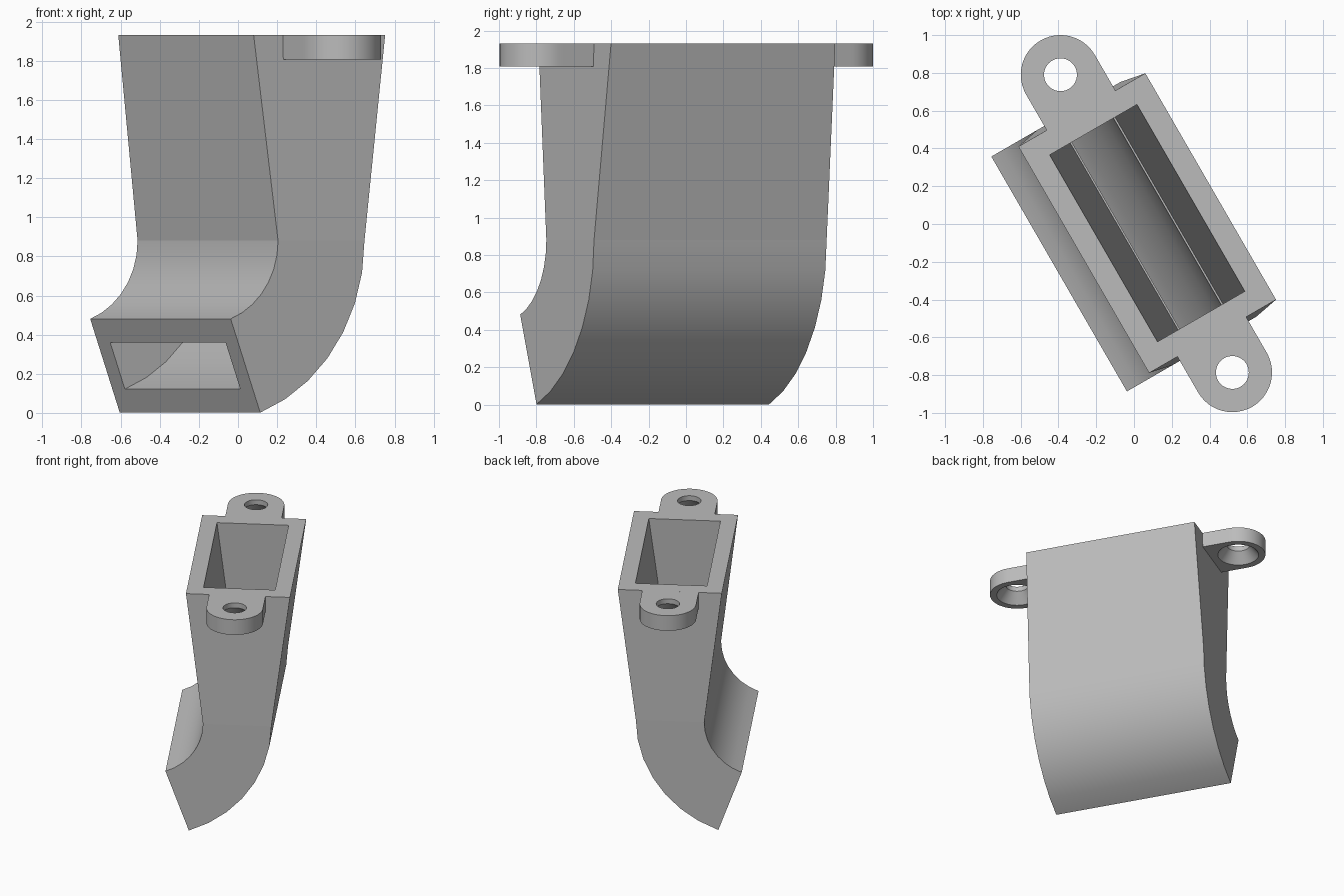
import bpy, bmesh
from math import sin, cos, radians

cube = bpy.data.objects.get("Cube")
if cube:
    bpy.data.objects.remove(cube, do_unlink=True)

TURN = radians(30)      # whole model is turned about z
MID_Y = -0.031          # centre of the duct along its long side
TOP, BEND_Z = 1.931, 0.88
WALL = 0.128

grey = bpy.data.materials.new("light grey")
grey.use_nodes = True
grey.diffuse_color = (0.5, 0.5, 0.5, 1)
grey.node_tree.nodes["Principled BSDF"].inputs["Base Color"].default_value = (0.5, 0.5, 0.5, 1)


def ring_solid(name, rings, sharp_rings=()):
    """Closed solid from a loop of equal-sized rings."""
    bm = bmesh.new()
    loops = [[bm.verts.new(p) for p in ring] for ring in rings]
    n = len(loops[0])
    for i, a in enumerate(loops):
        b = loops[(i + 1) % len(loops)]
        for k in range(n):
            m = (k + 1) % n
            bm.faces.new((a[k], a[m], b[m], b[k]))
    for i in sharp_rings:
        for k in range(n):
            bm.edges.get((loops[i][k], loops[i][(k + 1) % n])).smooth = False
    bmesh.ops.recalc_face_normals(bm, faces=bm.faces)
    mesh = bpy.data.meshes.new(name)
    bm.to_mesh(mesh)
    bm.free()
    mesh.materials.append(grey)
    obj = bpy.data.objects.new(name, mesh)
    bpy.context.collection.objects.link(obj)
    obj.rotation_euler.z = TURN
    bpy.ops.object.select_all(action='DESELECT')
    obj.select_set(True)
    bpy.context.view_layer.objects.active = obj
    bpy.ops.object.shade_smooth_by_angle(angle=radians(30))
    return obj


def section(near, far, half):
    """Rectangular cross-section between two (x, z) points."""
    return [(x, MID_Y + s * half, z)
            for (x, z), s in ((near, -1), (far, -1), (far, 1), (near, 1))]


def bend(angle, inset):
    """Cross-section of the curved outlet at a given sweep angle."""
    a = radians(angle)
    near, far = [(-0.621 + r * cos(a), BEND_Z - r * sin(a))
                 for r in (0.425 + inset, 0.935 - inset)]
    return section(near, far, 0.718 - inset)


def mouth(inset):
    return section((-0.325 + inset, TOP), (0.451 - inset, TOP), 0.692 - inset)


# Duct: outer skin down to the outlet, then inner skin back up, with a fine inner ledge
sweep = range(0, 71, 10)
outer = [mouth(0)] + [bend(a, 0) for a in sweep]
inner = [bend(a, WALL) for a in reversed(sweep)] + [bend(0, WALL - 0.01), mouth(0.121)]
joint = len(outer) + len(sweep) - 1
ring_solid("duct", outer + inner, sharp_rings=(1, joint, joint + 1))

# Mounting ears: rounded tabs with countersunk holes
R, STEPS, THICK = 0.21, 48, 0.124
DEPTH = R * 1.3032


def ear(name, side):
    cx, cy = 0.058, MID_Y + side * 0.91
    dirs = [(cos(radians(k * 360 / STEPS)), sin(radians(k * 360 / STEPS))) for k in range(STEPS)]

    def circle(r, z):
        return [(cx + r * c, cy + side * r * s, z) for c, s in dirs]

    def outline(z):
        pts = []
        for c, s in dirs:
            d = R if s >= 0 else min(R / max(abs(c), 1e-6), DEPTH / -s)
            pts.append((cx + d * c, cy + side * d * s, z))
        return pts

    low = TOP - THICK
    ring_solid(name, [outline(TOP), outline(low), circle(0.158, low),
                      circle(0.087, TOP - 0.04), circle(0.087, TOP)])


ear("back_ear", 1)
ear("front_ear", -1)
